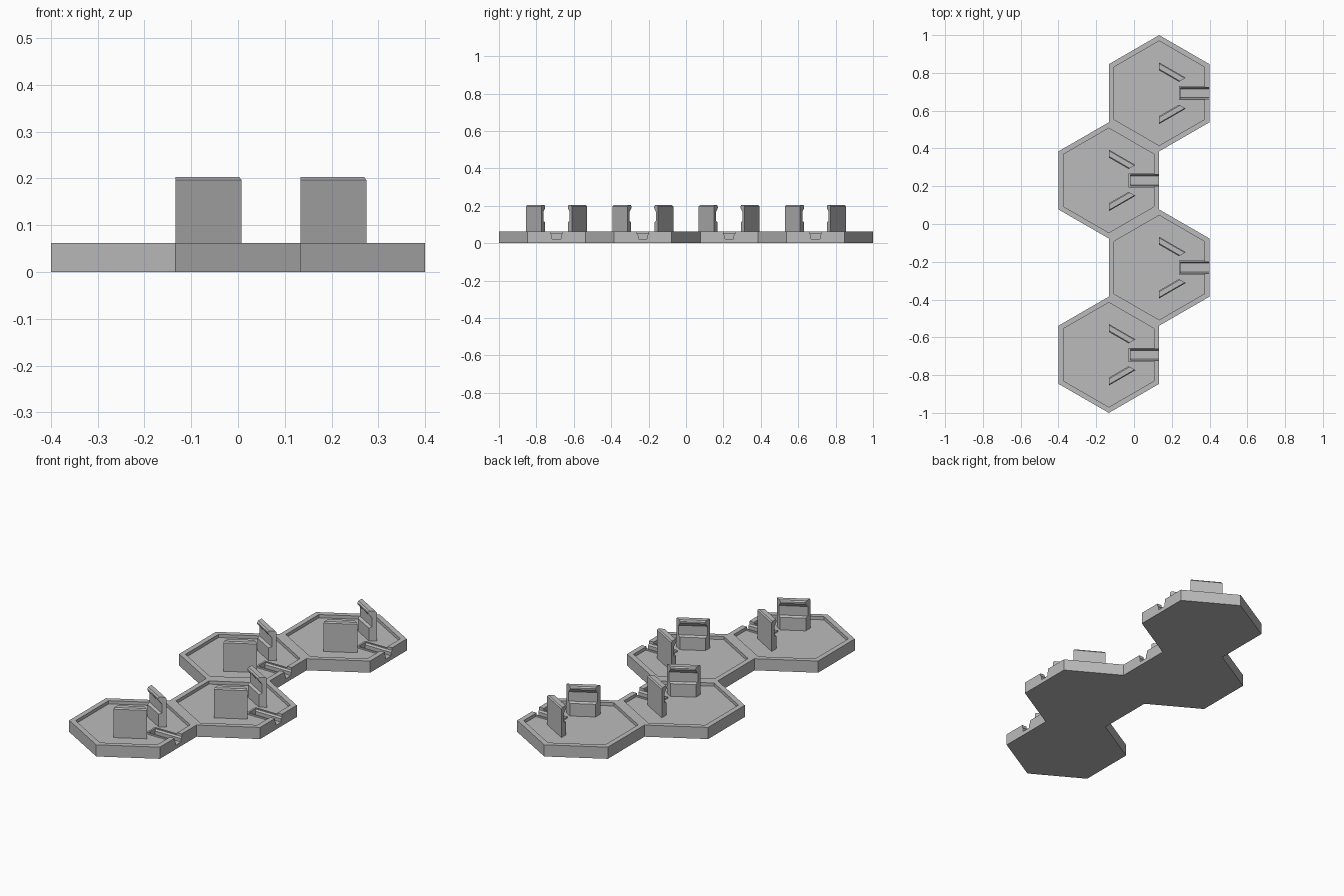
import bpy, bmesh, math
from mathutils import Vector

if "Cube" in bpy.data.objects:
    bpy.data.objects.remove(bpy.data.objects["Cube"])

R = 2 / 6.5                 # hexagon corner radius
RIM_Z, FLOOR_Z = 0.062, 0.045
APOTHEM = R * math.cos(math.pi / 6)

grey = bpy.data.materials.new("plain grey")
grey.use_nodes = True
grey.diffuse_color = (0.5, 0.5, 0.5, 1)
grey.node_tree.nodes["Principled BSDF"].inputs["Base Color"].default_value = (0.5, 0.5, 0.5, 1)


def finish(bm, name, centre):
    bmesh.ops.recalc_face_normals(bm, faces=bm.faces)
    mesh = bpy.data.meshes.new(name)
    bm.to_mesh(mesh)
    bm.free()
    mesh.materials.append(grey)
    obj = bpy.data.objects.new(name, mesh)
    obj.location = centre
    bpy.context.collection.objects.link(obj)
    return obj


def polar(radius, degrees, z):
    a = math.radians(degrees)
    return Vector((radius * math.cos(a), radius * math.sin(a), z))


def loft(loops, name, centre):
    """Join equal-sized point loops into a capped solid."""
    bm = bmesh.new()
    rings = [[bm.verts.new(p) for p in loop] for loop in loops]
    n = len(rings[0])
    for a, b in zip(rings, rings[1:]):
        for i in range(n):
            bm.faces.new((a[i], a[(i + 1) % n], b[(i + 1) % n], b[i]))
    bm.faces.new(rings[0])
    bm.faces.new(rings[-1])
    return finish(bm, name, centre)


def hexagon(radius, z):
    return [polar(radius, 30 + 60 * i, z) for i in range(6)]


def rectangle(x0, x1, half, z):
    return [Vector(p) for p in ((x0, -half, z), (x1, -half, z), (x1, half, z), (x0, half, z))]


def cut(obj, cutter):
    mod = obj.modifiers.new("groove", "BOOLEAN")
    mod.operation, mod.solver, mod.object = "DIFFERENCE", "EXACT", cutter
    bpy.context.view_layer.objects.active = obj
    bpy.ops.object.modifier_apply(modifier=mod.name)


# clip wall cross-section: (radius, height), thick foot, recess and top lip
CLIP = [(0.163, 0.04), (0.163, 0.196), (0.157, 0.203), (0.128, 0.203), (0.121, 0.196),
        (0.121, 0.188), (0.14, 0.168), (0.14, 0.118), (0.124, 0.112), (0.124, 0.04)]

for i in range(4):
    side = -1 if i % 2 == 0 else 1
    centre = Vector((side * APOTHEM / 2, (i - 1.5) * 1.5 * R, 0))
    tag = f"_{i + 1}"

    # hexagonal tray with a raised rim
    tray = loft([hexagon(R, 0), hexagon(R, RIM_Z), hexagon(R - 0.031, RIM_Z),
                 hexagon(R - 0.031, FLOOR_Z)], "tray" + tag, centre)

    # low rail around the slot that runs out through the rim
    rail = loft([rectangle(0.104, APOTHEM - 0.02, 0.037, z) for z in (0.03, 0.053)],
                "slot_rail" + tag, centre)
    cutter = loft([rectangle(0.114, R, h, z) for h, z in
                   ((0.023, 0.022), (0.023, 0.04), (0.03, 0.048), (0.03, 0.1))],
                  "slot_cutter" + tag, centre)
    cutter.hide_render = True
    cut(tray, cutter)
    cut(rail, cutter)
    bpy.data.objects.remove(cutter)

    # two mitred clip walls following the hexagon
    for name, start in (("back_clip", 30), ("front_clip", -90)):
        ends = [[polar(r, a, z) for r, z in CLIP] for a in (start, start + 60)]
        loft(ends, name + tag, centre)
